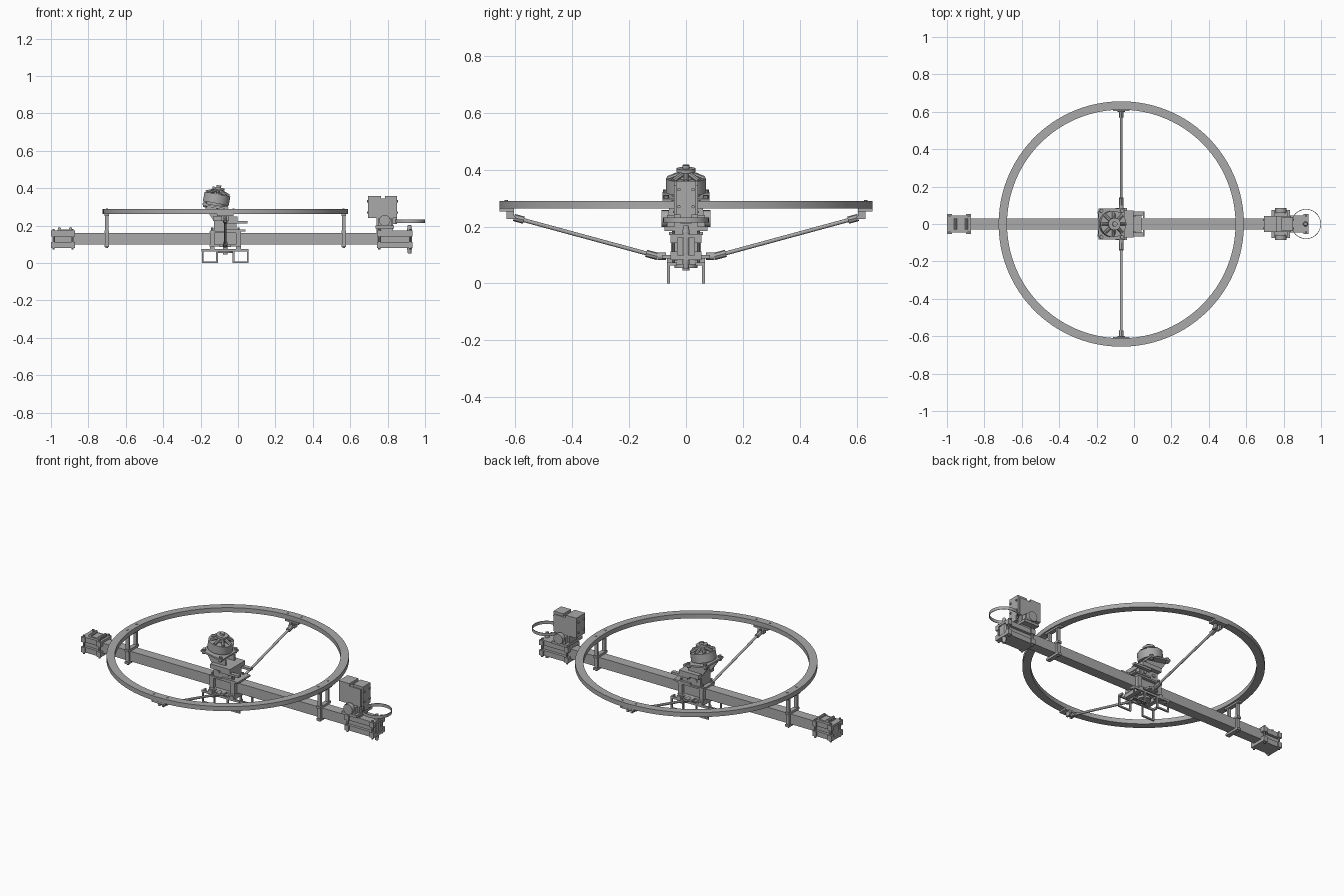
import bpy, bmesh
from math import cos, sin, pi, radians
from mathutils import Matrix, Vector

if "Cube" in bpy.data.objects:
    bpy.data.objects.remove(bpy.data.objects["Cube"])

grey = bpy.data.materials.new("mid_grey")
grey.use_nodes = True
grey.diffuse_color = (0.4, 0.4, 0.4, 1)
grey.node_tree.nodes["Principled BSDF"].inputs["Base Color"].default_value = grey.diffuse_color

# Shared measures: beam, ring, mast position, plate and bolt sizes
beam_half, beam_low, beam_top = 0.03, 0.1, 0.16
ring_inner, ring_outer, ring_low, ring_top = 0.611, 0.656, 0.263, 0.29
ring_middle = (ring_inner + ring_outer) / 2
mast_x = -0.068
thin, bolt, lug = 0.01, 0.006, 0.013
clamp_xs = (mast_x - 0.07, mast_x + 0.07)
both = (-1, 1)


class Part:
    """Collects simple solids into one named object."""
    def __init__(self, name):
        self.name, self.bm = name, bmesh.new()

    def box(self, x, y, z):
        """Box from three (low, high) ranges."""
        ranges = [Vector(r) for r in (x, y, z)]
        centre = Matrix.Translation([(r.x + r.y) / 2 for r in ranges])
        scale = Matrix.Diagonal([abs(r.y - r.x) for r in ranges] + [1])
        bmesh.ops.create_cube(self.bm, size=1, matrix=centre @ scale)

    def slab(self, x, half, z):
        """Box centred across the beam."""
        self.box(x, (-half, half), z)

    def sides(self, x, y, z):
        """Two boxes mirrored across the beam."""
        for side in both:
            self.box(x, (side * y[0], side * y[1]), z)

    def rod(self, start, end, radius, tip=None, count=16):
        start, end = Vector(start), Vector(end)
        turn = (end - start).to_track_quat('Z', 'Y').to_matrix().to_4x4()
        bmesh.ops.create_cone(self.bm, cap_ends=True, segments=count, radius1=radius,
                              radius2=tip or radius, depth=(end - start).length,
                              matrix=Matrix.Translation((start + end) / 2) @ turn)

    def post(self, x, y, z, radius, tip=None, count=16):
        """Upright rod over a (low, high) height range."""
        self.rod((x, y, z[0]), (x, y, z[1]), radius, tip, count)

    def cheeks(self, outline, y):
        """Two mirrored plates with an outline in x and z."""
        for side in both:
            face = self.bm.faces.new([self.bm.verts.new((x, side * y, z)) for x, z in outline])
            new = bmesh.ops.extrude_face_region(self.bm, geom=[face])["geom"]
            bmesh.ops.translate(self.bm, vec=(0, side * thin, 0),
                                verts=[v for v in new if isinstance(v, bmesh.types.BMVert)])

    def hoop(self, inner, outer, z, x=0, steps=64):
        """Rectangular section swept round an upright axis."""
        section = [(inner, z[0]), (outer, z[0]), (outer, z[1]), (inner, z[1])]
        verts = [self.bm.verts.new((x + r, 0, h)) for r, h in section]
        edges = [self.bm.edges.new((a, b)) for a, b in zip(verts, verts[1:] + verts[:1])]
        bmesh.ops.spin(self.bm, geom=verts + edges, cent=(x, 0, 0), axis=(0, 0, 1),
                       angle=2 * pi, steps=steps, use_merge=True)

    def done(self, matrix=Matrix()):
        bmesh.ops.recalc_face_normals(self.bm, faces=self.bm.faces)
        mesh = bpy.data.meshes.new(self.name)
        self.bm.to_mesh(mesh)
        self.bm.free()
        mesh.materials.append(grey)
        ob = bpy.data.objects.new(self.name, mesh)
        ob.matrix_world = matrix
        bpy.context.collection.objects.link(ob)
        bpy.ops.object.select_all(action='DESELECT')
        ob.select_set(True)
        bpy.context.view_layer.objects.active = ob
        bpy.ops.object.shade_smooth_by_angle(angle=radians(30))


def around(x, half):
    return (x - half, x + half)


# Long square beam
part = Part("main_beam")
part.slab((-0.99, 0.925), beam_half, (beam_low, beam_top))
part.done()

# Guard ring with bolt heads at its four supports
part = Part("guard_ring")
part.hoop(ring_inner, ring_outer, (ring_low, ring_top), mast_x, steps=96)
for quarter in range(4):
    for side in both:
        angle = quarter * pi / 2 + side * 0.07
        part.post(mast_x + ring_middle * cos(angle), ring_middle * sin(angle),
                  (ring_low, ring_top + bolt / 2), bolt, count=10)
part.done()

# Ring posts clamped to the beam
for name, side in (("right_ring_post", -1), ("left_ring_post", 1)):
    part = Part(name)
    x = mast_x + side * ring_middle
    part.sides(around(x, thin), (beam_half, beam_half + lug), (beam_low - thin, ring_low))
    for end in both:
        part.post(x, end * (beam_half + bolt), (beam_low - 2 * thin, beam_low), bolt, count=8)
    part.slab(around(x, lug), 2 * beam_half, (ring_low - thin, ring_low))
    part.slab(around(x, lug), 0.05, (beam_top, beam_top + lug))
    part.slab(around(x, lug), 0.05, (beam_low - lug, beam_low))
    part.done()

# Sloping side struts with clevis ends
for name, side in (("front_strut", -1), ("back_strut", 1)):
    part = Part(name)
    root = Vector((mast_x, side * 0.1, 0.095))
    tip = Vector((mast_x, side * 0.605, 0.232))
    part.rod(root, tip, 0.007)
    part.rod(root, root.lerp(tip, 0.08), lug, count=8)
    part.rod(tip.lerp(root, 0.07), tip, lug, count=8)
    part.rod((mast_x, side * 0.07, root.z), root, lug)
    part.rod(tip - Vector((2 * thin, 0, 0)), tip + Vector((2 * thin, 0, 0)), bolt, count=10)
    for ear in both:
        part.box(around(mast_x + ear * lug, bolt), (tip.y, tip.y + side * 2 * lug), (tip.z - bolt, ring_low))
    part.box(around(mast_x, 0.045), (tip.y, side * ring_outer), (ring_low - thin, ring_low))
    part.done()

# Central clamp round the beam, with a knob beneath
part = Part("centre_clamp")
for x in clamp_xs:
    part.sides(around(x, lug), (beam_half, 0.053), (beam_low - lug, beam_top + lug))
    for side in both:
        part.post(x, side * 0.044, (beam_low - beam_half, beam_top + beam_half), bolt, count=8)
clamp_span = around(mast_x, 0.085)
part.slab(clamp_span, 0.055, (beam_top, beam_top + thin))
part.slab(clamp_span, 0.055, (beam_low - thin, beam_low))
part.slab(around(mast_x, beam_half), 0.085, (beam_low - lug, beam_low))
part.sides(around(mast_x, 0.06), (beam_half, beam_half + bolt), (beam_low, beam_top))
part.post(mast_x, 0, (0.045, beam_low), lug)
part.post(mast_x, 0, (0.055, 0.068), 0.04)
part.done()

# Mast: cheeks flaring to the motor, end walls and shelves
shelf_low, shelf_top = 0.224, 0.25
part = Part("mast")
part.cheeks([(-0.128, beam_top), (-0.01, beam_top), (-0.01, shelf_top), (-0.05, shelf_top),
             (-0.05, 0.285), (-0.185, 0.308), (-0.128, shelf_low)], 0.036)
part.slab(around(mast_x, 0.065), 0.072, (shelf_low, shelf_top))
part.sides((mast_x, 0.05), (0.045, 0.068), (shelf_low - lug, shelf_low))
part.slab((mast_x, 0.04), 0.06, (beam_top + thin, beam_top + 2 * thin))
for side in both:
    part.slab(around(mast_x + side * 0.055, bolt), 0.04, (beam_top, shelf_top))
    for x in around(mast_x, beam_half):
        part.rod((x, side * 0.04, 0.2), (x, side * 0.052, 0.2), thin, count=10)
part.done()

# Landing feet: two rectangular loops hanging on each side
foot_y, foot_top, wire = 0.066, 0.076, 0.009
part = Part("landing_feet")
outer_y = (foot_y - wire, foot_y)
part.sides(around(mast_x - 0.004, 0.123), outer_y, (foot_top - lug, foot_top))
for side in both:
    foot_x = mast_x + side * 0.082
    part.sides(around(foot_x, 0.042), outer_y, (0, wire))
    for end in both:
        leg = around(foot_x + end * 0.038, wire / 2)
        part.sides(leg, outer_y, (0, foot_top))
        part.sides(leg, (foot_y / 2, foot_y), (foot_top - lug, foot_top))
for x in clamp_xs:
    part.slab(around(x, lug), foot_y, (foot_top - wire, beam_low - thin))
part.done()

# Tilted main motor: mount, can, spoked bell and hub
tilt = Matrix.Translation((-0.122, 0, 0.3)) @ Matrix.Rotation(radians(10), 4, 'Y')
can_radius, can_low, can_top, hub_top = 0.07, 0.02, 0.07, 0.1
part = Part("motor_mount")
part.slab(around(0, can_radius), 0.082, (0, thin))
for x in around(0, 0.056):
    for y in around(0, can_radius):
        part.post(x, y, (-thin, 2 * thin), thin, count=10)
part.done(tilt)

part = Part("main_motor")
part.post(0, 0, (0, can_low), 0.05, count=32)
part.hoop(beam_half, can_radius, (can_low, can_top), steps=40)
part.post(0, 0, (can_top, hub_top), 0.028, 0.02)
for spoke in range(8):
    outward = Vector((cos(spoke * pi / 4), sin(spoke * pi / 4), 0))
    rim, middle = outward * 0.063, outward * lug
    rim.z, middle.z = can_top, hub_top - thin
    part.rod(rim, middle, wire, count=8)
part.post(0, 0, (hub_top - bolt, hub_top + bolt), 0.033, count=24)
part.post(0, 0, (hub_top, hub_top + 2 * wire), lug)
part.done(tilt)


# Stacked jaws with ribs and bolts gripping a beam end
def end_clamp(name, x):
    part = Part(name)
    low, top = beam_low - 2 * wire, beam_top + lug
    for z in ((low, beam_low), (beam_top, top)):
        part.slab(x, 0.045, z)
    for z in ((low, beam_low + lug), (top - beam_half, top)):
        part.sides(x, (beam_half, 0.046), z)
        for end in (x[0] + lug, x[1] - lug):
            part.sides(around(end, lug), (beam_half, 0.054), z)
    for end in (x[0] + lug, x[1] - lug):
        for side in both:
            part.post(end, side * 0.044, (low - thin, top + thin), bolt, count=8)
    return part


# Right end clamp with a small latch on top
part = end_clamp("right_end_clamp", (-1, -0.872))
part.slab(around(-0.925, 0.04), beam_half, (beam_top, 0.18))
for x in around(-0.925, beam_half):
    part.rod((x, -beam_half, 0.183), (x, beam_half, 0.183), wire, count=10)
part.done()

end_clamp("left_end_clamp", (0.742, 0.932)).done()

# Upright spindle through the tail
part = Part("tail_spindle")
spindle_x = 0.917
part.post(spindle_x, 0, (0.05, 0.08), wire, lug)
part.post(spindle_x, 0, (0.08, 0.18), lug)
part.post(spindle_x, 0, (0.18, 0.203), lug, wire)
part.done()

# Tail drive: stepped housing, side bosses and cover screws
drive_x, drive_low, drive_top = 0.785, 0.24, 0.36
part = Part("tail_drive")
part.slab(around(drive_x, 0.045), 0.04, (beam_top, drive_low))
part.slab(around(drive_x, 0.05), 0.075, (0.185, 0.2))
part.slab(around(drive_x, 0.035), foot_y, (0.2, drive_low))
part.slab((0.695, 0.84), 0.042, (drive_low, 0.345))
part.slab((0.695, 0.765), 0.042, (drive_low, drive_top))
part.slab((drive_x, 0.85), 0.036, (drive_low, drive_top))
part.slab((drive_x, 0.85), 0.02, (0.21, drive_low))
for side in both:
    part.rod((drive_x, side * 0.06, 0.228), (drive_x, side * 0.086, 0.228), beam_half)
    for z in (drive_low + beam_half, drive_top - beam_half):
        for x in (0.695, 0.85):
            part.rod((x - bolt, side * 0.025, z), (x + bolt, side * 0.025, z), bolt, count=10)
part.done()

# Thin round band at the tail
part = Part("tail_loop")
part.hoop(0.077, 0.08, (0.214, 0.232), 0.92)
part.done()
